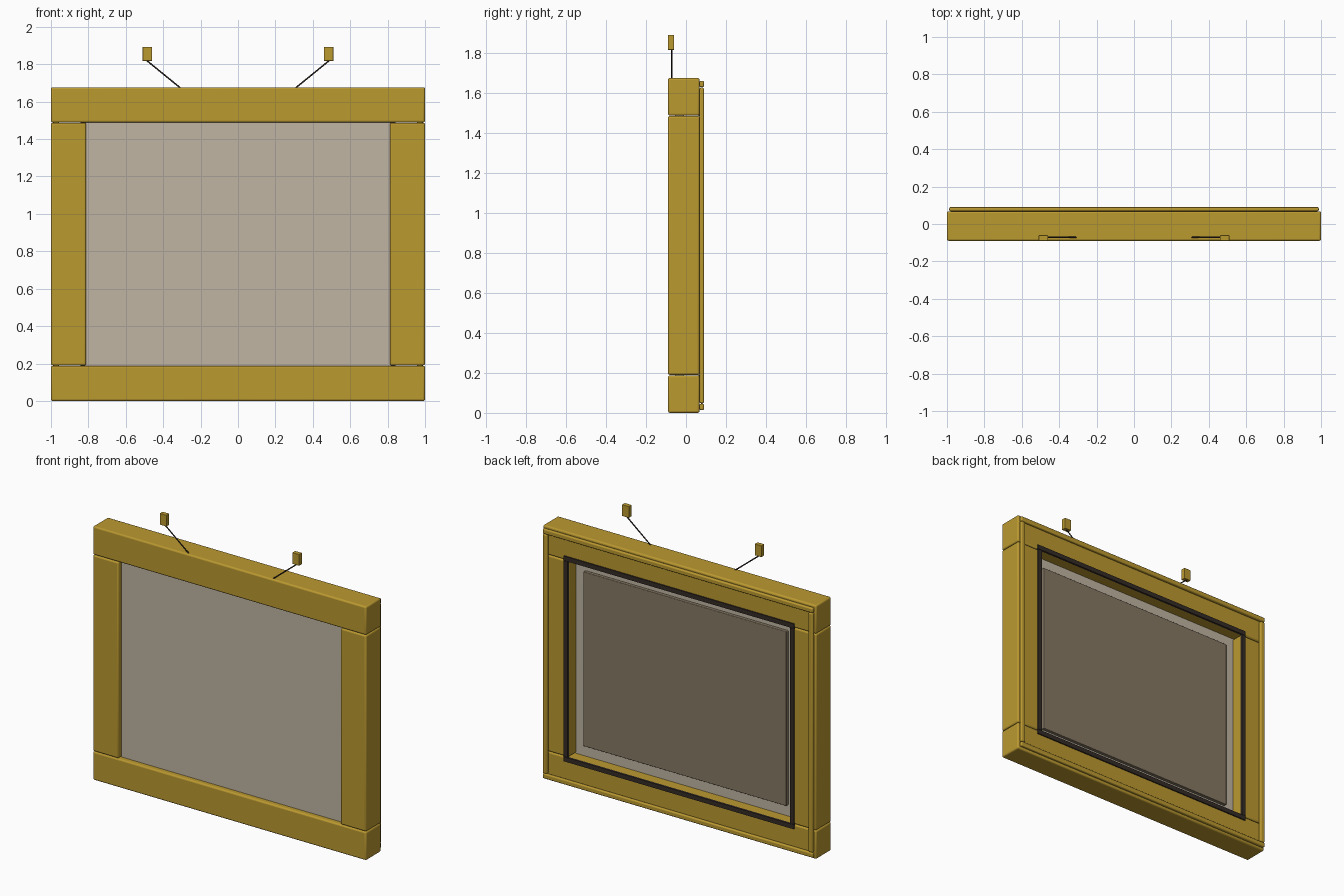
import bpy
from mathutils import Vector

if "Cube" in bpy.data.objects:
    bpy.data.objects.remove(bpy.data.objects["Cube"])


def material(name, rgb):
    m = bpy.data.materials.new(name)
    m.diffuse_color = (*rgb, 1)
    m.use_nodes = True
    m.node_tree.nodes["Principled BSDF"].inputs["Base Color"].default_value = m.diffuse_color
    return m


GOLD = material("gold_wood", (0.5, 0.32, 0.03))
CANVAS = material("canvas", (0.53, 0.46, 0.36))
BROWN = material("brown_board", (0.24, 0.19, 0.125))
DARK = material("dark_strip", (0.035, 0.025, 0.02))


def box(name, x, y, z, mat, bevel=0.0):
    """Box from (min, max) ranges on each axis, optionally with rounded edges."""
    r = (x, y, z)
    bpy.ops.mesh.primitive_cube_add(size=1, location=[(a + b) / 2 for a, b in r])
    o = bpy.context.object
    o.name = name
    o.scale = [b - a for a, b in r]
    bpy.ops.object.transform_apply(location=False, rotation=False, scale=True)
    o.data.materials.append(mat)
    if bevel:
        b = o.modifiers.new("round", 'BEVEL')
        b.width, b.segments = bevel, 3
        bpy.ops.object.shade_smooth_by_angle()
    return o


def border(name, half, z, width, y, mat, bevel=0.0):
    """Four bars around a rectangle: full-width rails, stiles between them."""
    z0, z1 = z
    box(name + "_bottom", (-half, half), y, (z0, z0 + width), mat, bevel)
    box(name + "_top", (-half, half), y, (z1 - width, z1), mat, bevel)
    for side, s in (("left", -1), ("right", 1)):
        x = sorted((s * half, s * (half - width)))
        box(f"{name}_{side}", x, y, (z0 + width + 0.002, z1 - width - 0.002), mat, bevel)


def rod(name, a, b, radius, mat):
    a, b = Vector(a), Vector(b)
    bpy.ops.mesh.primitive_cylinder_add(vertices=12, radius=radius, depth=(b - a).length,
                                        location=(a + b) / 2)
    o = bpy.context.object
    o.name = name
    o.rotation_euler = (b - a).to_track_quat('Z', 'Y').to_euler()
    o.data.materials.append(mat)
    bpy.ops.object.shade_smooth_by_angle()


# Main frame, thin rear bead and dark strip around the rear opening
border("frame", 1.0, (0, 1.677), 0.188, (-0.09, 0.068), GOLD, 0.01)
border("rear_bead", 0.988, (0.014, 1.663), 0.032, (0.068, 0.09), GOLD, 0.007)
border("rear_strip", 0.842, (0.16, 1.517), 0.03, (0.062, 0.076), DARK)

# Recessed picture panel and its backing board
box("picture_panel", (-0.815, 0.815), (-0.055, -0.01), (0.185, 1.492), CANVAS)
box("backing_board", (-0.742, 0.742), (-0.012, 0.012), (0.262, 1.415), BROWN, 0.004)

# Hanging wires and wall tabs
for side, s in (("left", -1), ("right", 1)):
    rod(f"hanging_wire_{side}", (s * 0.488, -0.072, 1.82), (s * 0.3, -0.072, 1.667), 0.004, DARK)
    box(f"hanging_tab_{side}", sorted((s * 0.46, s * 0.51)), (-0.09, -0.06), (1.818, 1.893), GOLD, 0.002)
